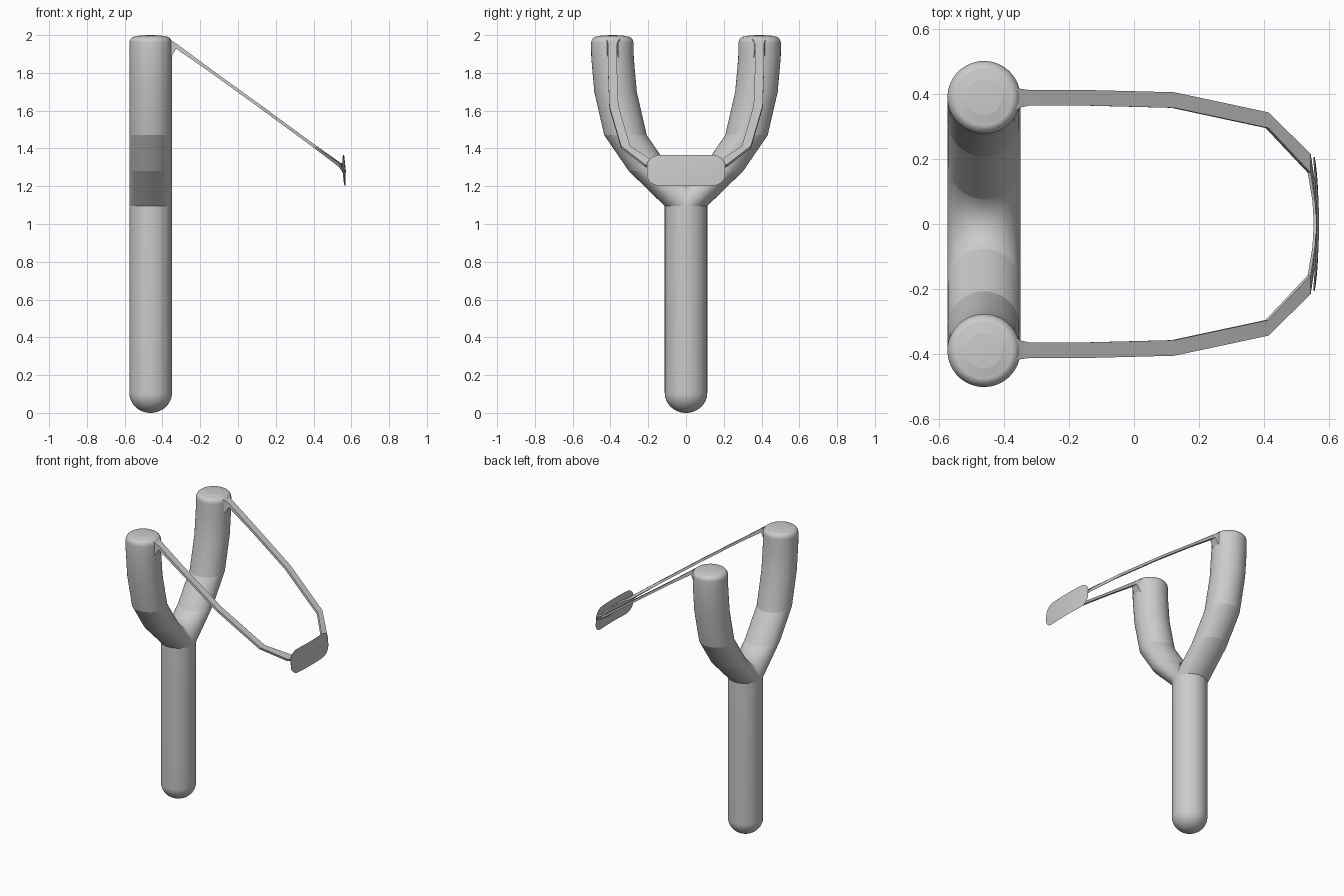
import bpy, bmesh
from math import sin, cos, pi, radians
from mathutils import Vector

if "Cube" in bpy.data.objects:
    bpy.data.objects.remove(bpy.data.objects["Cube"])

R, CX = 0.1125, -0.4625      # stick radius and its x position


def ring(r, y, z, n=64):
    """Horizontal circle around the stick axis, shifted along y."""
    return [Vector((CX + r * cos(2 * pi * i / n), y + r * sin(2 * pi * i / n), z))
            for i in range(n)]


def box_ring(c, w, t):
    """Rectangular band section from a centre, width vector and thickness vector."""
    c, w, t = Vector(c), Vector(w), Vector(t)
    return [c + w + t, c - w + t, c - w - t, c + w - t]


def loft(name, rings, start_cap=True, end_cap=True, mirror=False, angle=8):
    """Skin a chain of equal-length rings, optionally mirrored across y = 0."""
    bm = bmesh.new()
    vs = [[bm.verts.new(p) for p in r] for r in rings]
    n = len(rings[0])
    for a, b in zip(vs, vs[1:]):
        for i in range(n):
            j = (i + 1) % n
            bm.faces.new((a[i], a[j], b[j], b[i]))
    if start_cap:
        bm.faces.new(vs[0])
    if end_cap:
        bm.faces.new(vs[-1])
    if mirror:
        bmesh.ops.bisect_plane(bm, geom=bm.verts[:] + bm.edges[:] + bm.faces[:],
                               plane_co=(0, 0, 0), plane_no=(0, 1, 0), clear_inner=True)
    bmesh.ops.recalc_face_normals(bm, faces=bm.faces)
    me = bpy.data.meshes.new(name)
    bm.to_mesh(me)
    bm.free()
    ob = bpy.data.objects.new(name, me)
    bpy.context.collection.objects.link(ob)
    bpy.ops.object.select_all(action='DESELECT')
    bpy.context.view_layer.objects.active = ob
    ob.select_set(True)
    bpy.ops.object.shade_smooth_by_angle(angle=radians(angle))
    if mirror:
        m = ob.modifiers.new("Mirror", 'MIRROR')
        m.use_axis = (False, True, False)
    return ob


# Handle: straight stick with a rounded bottom
dome = [ring(R * sin(a), 0, 0.105 * (1 - cos(a)))
        for a in (pi / 2 * max(i, 0.1) / 14 for i in range(15))]
loft("handle", dome + [ring(R, 0, 1.095)], end_cap=False)

# Fork arms: level circles swept outwards, softly rounded tips
path = [(0, 1.095), (0.19, 1.28), (0.32, 1.47), (0.373, 1.70), (0.389, 1.88), (0.39, 1.955)]
tip = [ring(R - 0.03 * (1 - cos(a)), 0.39, 1.955 + 0.037 * sin(a))
       for a in (pi / 2 * i / 8 for i in range(1, 9))]
crown = [ring(0.055, 0.39, 1.998), ring(0.01, 0.39, 2.0)]
loft("fork_arms", [ring(R, y, z) for y, z in path] + tip + crown,
     start_cap=False, mirror=True)

# Elastic band: flat strip flaring onto each fork tip and passing behind the pouch
t = (0.0047, 0, 0.0065)
band = [
    box_ring((-0.362, 0.386, 1.925), (0, 0.036, 0), (0, 0, 0.055)),
    box_ring((-0.350, 0.388, 1.930), (0, 0.029, 0), (0, 0, 0.040)),
    box_ring((-0.325, 0.389, 1.940), (0, 0.024, 0), (0.003, 0, 0.012)),
    box_ring((-0.150, 0.389, 1.815), (0, 0.024, 0), t),
    box_ring((0.12, 0.382, 1.620), (0, 0.024, 0), t),
    box_ring((0.41, 0.320, 1.407), (0, 0.024, 0), t),
    box_ring((0.54, 0.187, 1.312), (0, 0.029, -0.004), t),
    box_ring((0.557, 0.08, 1.295), (0.003, 0.010, -0.024), (0.004, 0, 0.002)),
    box_ring((0.561, 0.0, 1.290), (0.003, 0, -0.026), (0.004, 0, 0)),
]
loft("elastic_band", band, end_cap=False, mirror=True)

# Pouch: thin, gently bowed pad with clipped corners
half = [(0.207, 0.032), (0.200, 0.050), (0.182, 0.069), (0.155, 0.080), (0.12, 0.082), (0.06, 0.082)]
outline = [(-y, h) for y, h in half] + [(0, 0.082)] + [(y, h) for y, h in reversed(half)]
pad = []
for y, h in outline:
    x, z = 0.566 - 0.011 * (y / 0.207) ** 2, 1.284
    k = 0.0045 * (1 - 0.8 * (y / 0.207) ** 2)
    pad.append([Vector((x - 0.05 * h, y, z + h)), Vector((x + k, y, z)),
                Vector((x + 0.05 * h, y, z - h)), Vector((x - k, y, z))])
loft("pouch", pad, angle=20)
